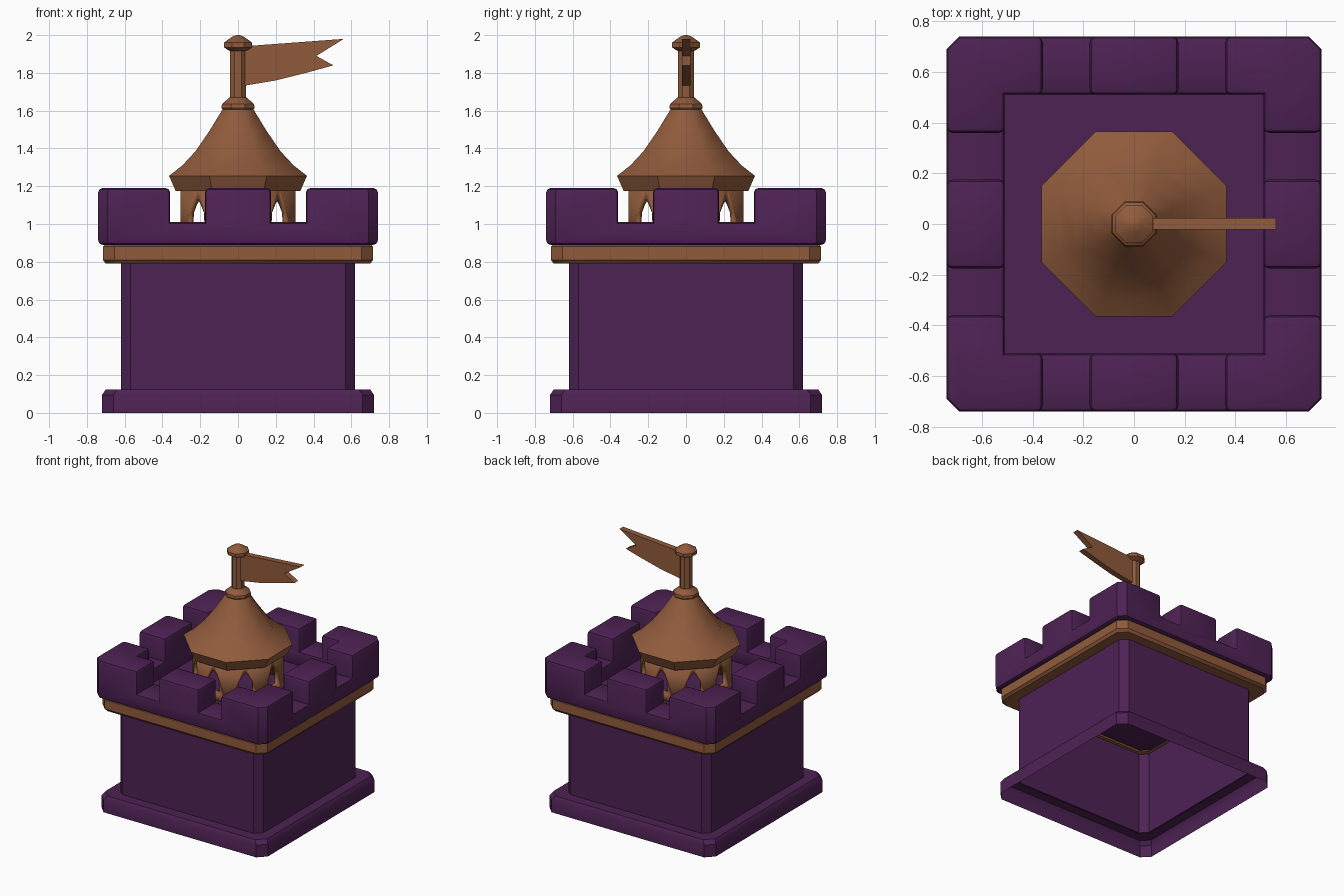
import bpy, bmesh, math
from mathutils import Matrix, Vector

if "Cube" in bpy.data.objects:
    bpy.data.objects.remove(bpy.data.objects["Cube"])


def material(name, rgb):
    m = bpy.data.materials.new(name)
    m.diffuse_color = (*rgb, 1)
    m.use_nodes = True
    m.node_tree.nodes["Principled BSDF"].inputs["Base Color"].default_value = m.diffuse_color
    return m


PURPLE = material("purple_stone", (0.075, 0.016, 0.088))
BROWN = material("brown_wood", (0.28, 0.105, 0.045))


def finish(name, bm, mat, angle=35):
    me = bpy.data.meshes.new(name)
    bm.to_mesh(me)
    bm.free()
    me.materials.append(mat)
    ob = bpy.data.objects.new(name, me)
    bpy.context.collection.objects.link(ob)
    bpy.ops.object.select_all(action='DESELECT')
    ob.select_set(True)
    bpy.context.view_layer.objects.active = ob
    bpy.ops.object.shade_smooth_by_angle(angle=math.radians(angle))
    return ob


def loft(name, sections, mat, octagon=False, cap_start=False, cap_end=False, angle=35):
    """Stack chamfered squares (half width, z, chamfer); octagon = regular 8 sides."""
    bm = bmesh.new()
    rings = []
    for s in sections:
        h, z = s[0], s[1]
        k = h - (h * (2 - math.sqrt(2)) if octagon else s[2])
        pts = [(k, -h), (h, -k), (h, k), (k, h), (-k, h), (-h, k), (-h, -k), (-k, -h)]
        rings.append([bm.verts.new((x, y, z)) for x, y in pts])
    for a, b in zip(rings, rings[1:]):
        for i in range(8):
            j = (i + 1) % 8
            bm.faces.new((a[i], a[j], b[j], b[i]))
    if cap_start:
        bm.faces.new(rings[0][::-1])
    if cap_end:
        bm.faces.new(rings[-1])
    return finish(name, bm, mat, angle)


# Hollow tower body, open underneath
loft("plinth", [(0.72, 0, 0.06), (0.72, 0.095, 0.06), (0.70, 0.125, 0.06), (0.615, 0.125, 0.05)], PURPLE)
loft("tower_wall", [(0.62, 0.12, 0.05), (0.62, 0.80, 0.05)], PURPLE)
loft("wooden_band", [(0.59, 0.79, 0.05), (0.70, 0.79, 0.06), (0.715, 0.81, 0.06),
                     (0.715, 0.88, 0.06), (0.70, 0.895, 0.06)], BROWN)
loft("roof_floor", [(0.60, 0.89, 0.05), (0.60, 0.90, 0.05)], PURPLE, cap_start=True, cap_end=True)

# Battlements: boundary of a block grid, then rounded edges
xs = [-0.74, -0.51, -0.36, -0.175, 0.175, 0.36, 0.51, 0.74]
zs = [0.89, 1.01, 1.19]


def solid(c):
    i, j, k = c
    if not (0 <= i < 7 and 0 <= j < 7 and 0 <= k < 2):
        return False
    if i not in (0, 6) and j not in (0, 6):
        return False
    return k == 0 or not (i in (2, 4) or j in (2, 4))


bm = bmesh.new()
for i in range(7):
    for j in range(7):
        for k in range(2):
            c = (i, j, k)
            if not solid(c):
                continue
            for ax in range(3):
                for side in (0, 1):
                    n = list(c)
                    n[ax] += 2 * side - 1
                    if solid(n):
                        continue
                    quad = []
                    for du, dv in ((0, 0), (1, 0), (1, 1), (0, 1)):
                        p = list(c)
                        p[ax] += side
                        p[(ax + 1) % 3] += du
                        p[(ax + 2) % 3] += dv
                        quad.append(bm.verts.new((xs[p[0]], xs[p[1]], zs[p[2]])))
                    bm.faces.new(quad if side else quad[::-1])
bmesh.ops.remove_doubles(bm, verts=bm.verts, dist=1e-4)
bmesh.ops.dissolve_limit(bm, angle_limit=0.02, verts=bm.verts, edges=bm.edges)
corners = [e for e in bm.edges if all(abs(v.co.x) > 0.73 and abs(v.co.y) > 0.73 for v in e.verts)
           and abs(e.verts[0].co.z - e.verts[1].co.z) > 0.05]
bmesh.ops.bevel(bm, geom=corners, offset=0.05, segments=1, affect='EDGES', profile=0.5)
outer = [e for e in bm.edges if e.is_manifold and e.is_convex and e.calc_face_angle() > 1.2]
bmesh.ops.bevel(bm, geom=outer, offset=0.022, segments=2, affect='EDGES', profile=0.5)
finish("battlements", bm, PURPLE)

# Octagonal turret with a pointed window in every side
AP = 0.305
hw = AP * math.tan(math.pi / 8)
half = [(0, 0.89), (hw, 0.89), (hw, 1.2), (0, 1.2), (0, 1.135), (0.025, 1.105),
        (0.05, 1.06), (0.055, 0.97), (0, 0.97)]
bm = bmesh.new()
for n in range(8):
    rot = Matrix.Rotation(n * math.pi / 4, 3, 'Z')
    for s in (1, -1):
        vs = [bm.verts.new(rot @ Vector((s * u, -AP, v))) for u, v in half]
        bm.faces.new(vs[::s])
bmesh.ops.remove_doubles(bm, verts=bm.verts, dist=1e-4)
turret = finish("turret_wall", bm, BROWN)
mod = turret.modifiers.new("thickness", 'SOLIDIFY')
mod.thickness = 0.025
mod.offset = -1
mod.use_even_offset = True

# Flared roof, collar, pole and knob
loft("turret_roof", [(0.33, 1.175), (0.365, 1.255), (0.295, 1.31), (0.225, 1.385), (0.15, 1.495),
                     (0.08, 1.61)], BROWN, True, cap_start=True, angle=40)
loft("roof_collar", [(0.07, 1.59), (0.088, 1.615), (0.085, 1.635), (0.045, 1.67)],
     BROWN, True, cap_start=True, cap_end=True)
loft("flag_pole", [(0.042, 1.65), (0.042, 1.93)], BROWN, True)
loft("pole_knob", [(0.042, 1.915), (0.075, 1.935), (0.075, 1.96), (0.03, 1.992), (0.008, 2.0)],
     BROWN, True, cap_start=True, cap_end=True)

# Swallow-tailed pennant
outline = [(0.02, 1.73), (0.20, 1.76), (0.36, 1.80), (0.505, 1.84), (0.415, 1.89),
           (0.56, 1.98), (0.33, 1.963), (0.02, 1.94)]
bm = bmesh.new()
face = bm.faces.new([bm.verts.new((x, -0.022, z)) for x, z in outline])
ext = bmesh.ops.extrude_face_region(bm, geom=[face])
bmesh.ops.translate(bm, vec=(0, 0.046, 0),
                    verts=[g for g in ext["geom"] if isinstance(g, bmesh.types.BMVert)])
if len(bm.faces) == len(outline) + 1:
    bm.faces.new([v for v in bm.verts if v.co.y < 0])
bmesh.ops.recalc_face_normals(bm, faces=bm.faces)
finish("pennant", bm, BROWN)
